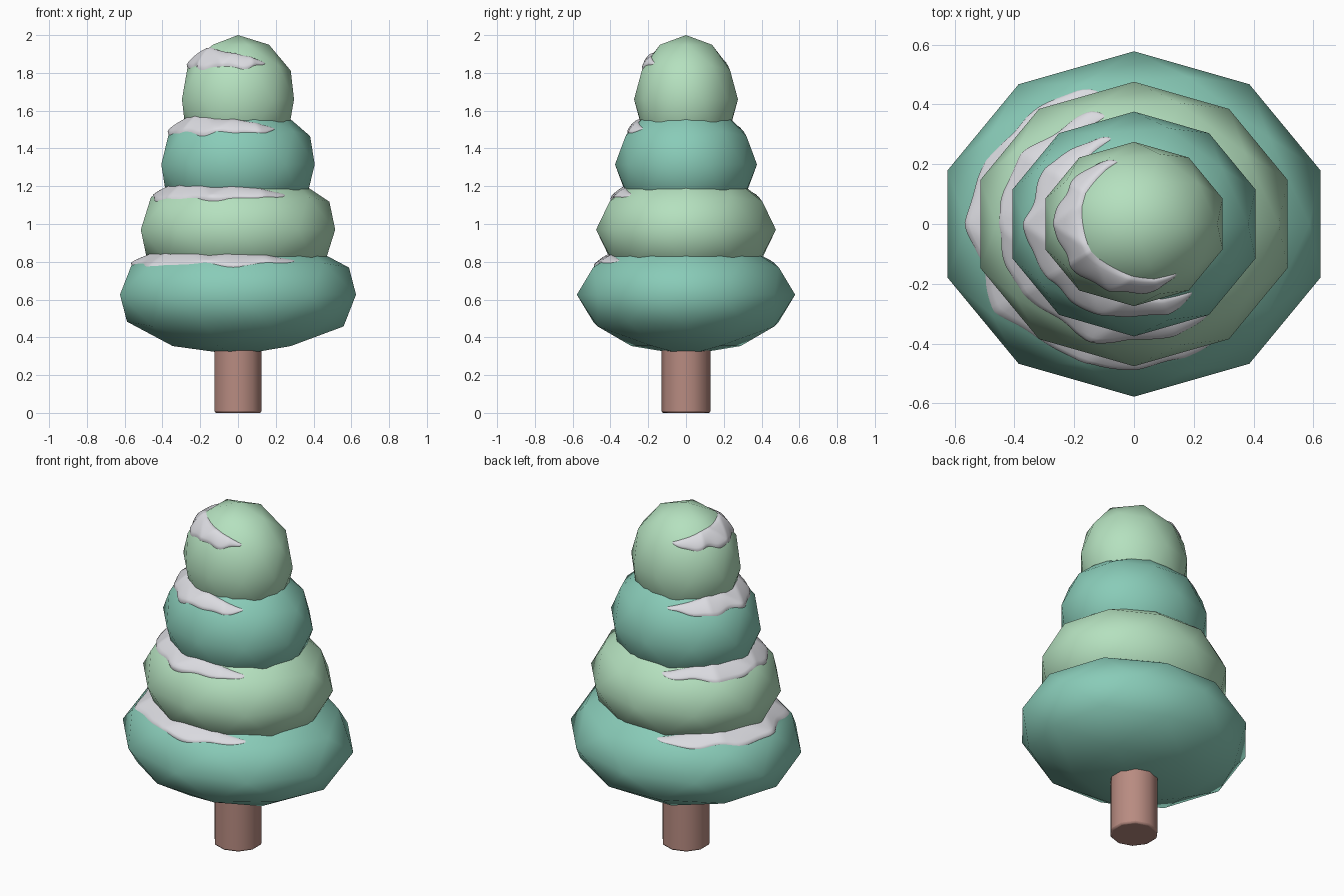
import bpy
import bmesh
import math
from mathutils import Vector
from mathutils.bvhtree import BVHTree

cube = bpy.data.objects.get("Cube")
if cube:
    bpy.data.objects.remove(cube, do_unlink=True)


def material(name, rgb):
    mat = bpy.data.materials.new(name)
    mat.use_nodes = True
    mat.diffuse_color = (*rgb, 1)
    mat.node_tree.nodes["Principled BSDF"].inputs["Base Color"].default_value = (*rgb, 1)
    return mat


teal = material("teal_needles", (0.25, 0.60, 0.48))
mint = material("mint_needles", (0.46, 0.75, 0.52))
bark = material("brown_bark", (0.48, 0.26, 0.22))
white = material("soft_snow", (0.71, 0.71, 0.75))


def finish(name, bm, mat, smooth=True):
    mesh = bpy.data.meshes.new(name)
    bmesh.ops.recalc_face_normals(bm, faces=bm.faces)
    bm.to_mesh(mesh)
    bm.free()
    mesh.materials.append(mat)
    for poly in mesh.polygons:
        poly.use_smooth = smooth
    obj = bpy.data.objects.new(name, mesh)
    bpy.context.collection.objects.link(obj)
    return obj


def add_snow(name, surface, centre, size, seed):
    """Rounded crescent draped over one side of a tier."""
    columns, rows = 96, 10
    bm = bmesh.new()
    grid = []
    for i in range(columns + 1):
        u = 2 * i / columns - 1
        angle = math.radians(-155 + 103 * u)
        taper = math.sqrt(max(0, 1 - u ** 4))
        drips = 1.6 * math.sin(13 * u + seed) + 1.1 * math.sin(23 * u + 2 * seed)
        low = 37 - (7.5 + drips) * taper
        high = 37 + 19 * (1 - u * u)
        line = []
        for j in range(rows + 1):
            v = j / rows
            lat = math.radians(low + (high - low) * v)
            ray = Vector((size.x * math.cos(angle) * math.cos(lat),
                          size.y * math.sin(angle) * math.cos(lat),
                          size.z * math.sin(lat)))
            hit, normal, _, _ = surface.ray_cast(centre + ray * 2, -ray.normalized())
            swell = math.sqrt(max(0, 1 - (2 * v - 1) ** 2)) * taper
            line.append(bm.verts.new(hit + ray.normalized() * (0.021 * swell - 0.004)))
        grid.append(line)
    for a, b in zip(grid, grid[1:]):
        for j in range(rows):
            bm.faces.new((a[j], b[j], b[j + 1], a[j + 1]))
    obj = finish(name, bm, white)
    # keep the outside of the shell facing away from the trunk
    if sum((p.center - centre).dot(p.normal) for p in obj.data.polygons) < 0:
        obj.data.flip_normals()


# foliage tiers, each a squashed low-poly ball with a snow crescent
tiers = [
    ("bottom", 0.626, (0.657, 0.578, 0.320), teal),
    ("lower_middle", 0.970, (0.541, 0.476, 0.330), mint),
    ("upper_middle", 1.315, (0.427, 0.376, 0.336), teal),
    ("top", 1.660, (0.312, 0.275, 0.340), mint),
]
for index, (label, height, scale, mat) in enumerate(tiers):
    centre, size = Vector((0, 0, height)), Vector(scale)
    bm = bmesh.new()
    bmesh.ops.create_icosphere(bm, subdivisions=2, radius=1)
    bmesh.ops.scale(bm, vec=size, verts=bm.verts)
    bmesh.ops.translate(bm, vec=centre, verts=bm.verts)
    surface = BVHTree.FromBMesh(bm)
    finish(label + "_foliage", bm, mat)
    add_snow(label + "_snow", surface, centre, size, 1.7 * index)

# trunk: ten-sided post with softened rims
bm = bmesh.new()
bmesh.ops.create_cone(bm, cap_ends=True, segments=10, radius1=0.13, radius2=0.13, depth=0.5)
bmesh.ops.translate(bm, vec=(0, 0, 0.25), verts=bm.verts)
trunk = finish("trunk", bm, bark)
bevel = trunk.modifiers.new("soft_rims", "BEVEL")
bevel.width = 0.01
bevel.segments = 2
bevel.limit_method = "ANGLE"
bevel.angle_limit = math.radians(60)
bpy.context.view_layer.objects.active = trunk
trunk.select_set(True)
bpy.ops.object.shade_smooth_by_angle(angle=math.radians(50))
